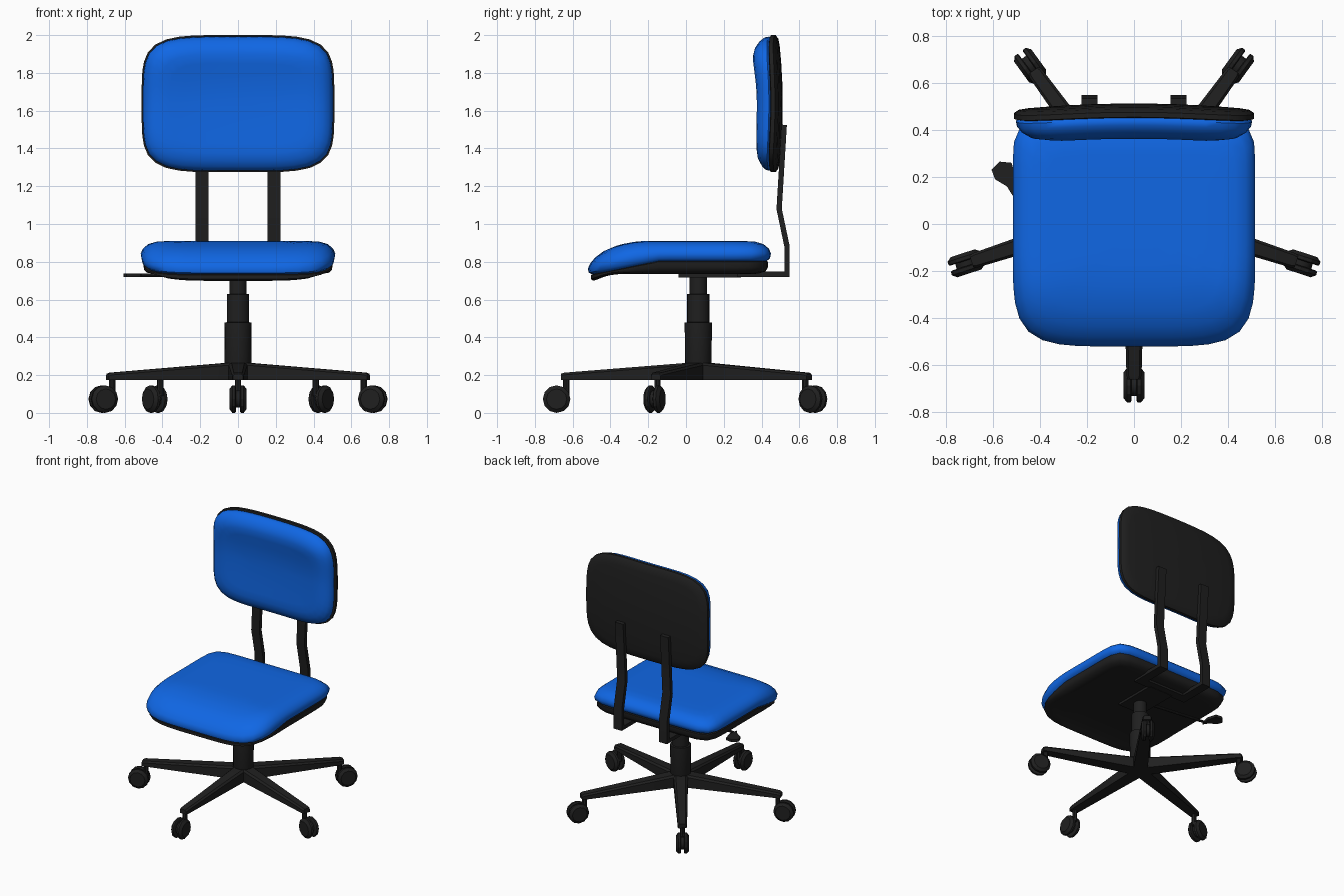
import bpy, bmesh
from math import sin, cos, pi, radians
from mathutils import Vector, Matrix

if "Cube" in bpy.data.objects:
    bpy.data.objects.remove(bpy.data.objects["Cube"])


def material(name, rgb):
    m = bpy.data.materials.new(name)
    m.diffuse_color = (*rgb, 1)
    m.use_nodes = True
    m.node_tree.nodes["Principled BSDF"].inputs["Base Color"].default_value = m.diffuse_color
    return m


BLUE = material("blue fabric", (0.005, 0.135, 0.78))
BLACK = material("black plastic", (0.014, 0.014, 0.014))


def loft(name, rings, mat=BLACK, matrix=Matrix(), angle=35):
    """Skin a list of equal-length point rings and cap both ends."""
    bm = bmesh.new()
    vr = [[bm.verts.new(matrix @ Vector(p)) for p in r] for r in rings]
    n = len(vr[0])
    for a, b in zip(vr, vr[1:]):
        for i in range(n):
            j = (i + 1) % n
            bm.faces.new((a[i], a[j], b[j], b[i]))
    bm.faces.new(vr[0][::-1])
    bm.faces.new(vr[-1])
    bmesh.ops.recalc_face_normals(bm, faces=bm.faces)
    me = bpy.data.meshes.new(name)
    bm.to_mesh(me)
    bm.free()
    me.materials.append(mat)
    ob = bpy.data.objects.new(name, me)
    bpy.context.collection.objects.link(ob)
    bpy.ops.object.select_all(action='DESELECT')
    ob.select_set(True)
    bpy.context.view_layer.objects.active = ob
    bpy.ops.object.shade_smooth_by_angle(angle=radians(angle))
    return ob


def box(name, x0, x1, y0, y1, z0, z1):
    return loft(name, [[(x0, y0, z), (x1, y0, z), (x1, y1, z), (x0, y1, z)] for z in (z0, z1)])


def lathe(name, profile, sides=16, matrix=Matrix(), angle=35):
    """Turn (radius, height) pairs about the local z axis."""
    rings = [[(r * cos(2 * pi * i / sides), r * sin(2 * pi * i / sides), h)
              for i in range(sides)] for r, h in profile]
    return loft(name, rings, BLACK, matrix, angle)


def pad(name, a, b, n_neg, n_pos, levels, place, mat):
    """Rounded-rectangle rings, inset by d and placed at level f."""
    rings = []
    for d, f in levels:
        ring = []
        for i in range(56):
            t = 2 * pi * i / 56
            c, s = cos(t), sin(t)
            n = n_pos if s > 0 else n_neg
            r = (abs(c) ** n + abs(s) ** n) ** (-1 / n)
            ring.append(place((a - d) * r * c, (b - d) * r * s, f))
        rings.append(ring)
    return loft(name, rings, mat, angle=50)


# Seat: cushion on a shell, both drooping at the front edge
def seam(y):
    return 0.80 - 0.195 * max(0, -0.14 - y)


def cushion_place(u, v, f):
    y = v - 0.035
    top = 0.91 - 0.9 * max(0, -0.2 - y) ** 2
    return (u, y, seam(y) + f * (top - seam(y)))


def shell_place(u, v, f):
    y = v - 0.035
    low = 0.735 - 0.55 * max(0, -0.41 - y)
    return (u, y, seam(y) + f * (low - seam(y)))


pad("seat_cushion", 0.515, 0.485, 5, 10,
    [(0.03, 0), (0.006, 0.15), (0, 0.4), (0.012, 0.64), (0.04, 0.85), (0.085, 0.97),
     (0.15, 1), (0.25, 1), (0.35, 1), (0.43, 1)], cushion_place, BLUE)
pad("seat_shell", 0.515, 0.485, 5, 10,
    [(0.03, -0.15), (0.016, 0), (0.016, 0.45), (0.03, 0.8), (0.07, 0.97), (0.12, 1),
     (0.25, 1), (0.4, 1)], shell_place, BLACK)


# Backrest: curved rear plate with a cushion in front
def rear(u, v):
    return 0.512 - 0.1 * u * u - 0.022 * (v / 0.36) ** 2


def plate_place(u, v, f):
    return (u, rear(u, v) + f, v + 1.637)


def back_place(u, v, f):
    base = rear(u, v) - 0.04
    k = min(1, v / 0.25) ** 2 * 0.03 if v > 0 else min(1, -v / 0.28) ** 2 * 0.01
    front = 0.39 - 0.1 * u * u - k
    return (u, base + f * (front - base), v + 1.637)


pad("backrest_plate", 0.51, 0.363, 4.6, 4.6,
    [(0.2, -0.042), (0.02, -0.042), (0, -0.036), (0, -0.015), (0.02, -0.003), (0.06, 0),
     (0.15, 0), (0.25, 0), (0.33, 0)], plate_place, BLACK)
pad("backrest_cushion", 0.51, 0.363, 4.6, 4.6,
    [(0.02, -0.05), (0.008, 0.1), (0.012, 0.35), (0.03, 0.62), (0.06, 0.86), (0.1, 0.98),
     (0.15, 1), (0.21, 1), (0.27, 1), (0.33, 1)], back_place, BLUE)

# Bent flat bars that carry the backrest
path = [Vector(p) for p in ((0.28, 0.734), (0.535, 0.734), (0.535, 0.88), (0.493, 1.08), (0.52, 1.525))]
for side, x in (("left", -0.19), ("right", 0.19)):
    rings = []
    for i, p in enumerate(path):
        d0 = (p - path[i - 1]).normalized() if i else (path[1] - p).normalized()
        d1 = (path[i + 1] - p).normalized() if i < len(path) - 1 else d0
        m = (d0 + d1).normalized()
        off = Vector((-m.y, m.x)) * 0.014 / m.dot(d0)
        a, b = p + off, p - off
        rings.append([(x - 0.034, *a), (x + 0.034, *a), (x + 0.034, *b), (x - 0.034, *b)])
    loft("back_support_" + side, rings, angle=20)

# Mechanism under the seat
box("support_crossbar", -0.224, 0.224, 0.27, 0.34, 0.72, 0.746)
box("mechanism_plate", -0.1, 0.1, -0.04, 0.29, 0.718, 0.746)

# Height lever: rod and paddle
lever = Vector((-0.47, 0.06, 0)).normalized()
rod_matrix = Matrix.Translation((-0.05, 0.085, 0.728)) @ lever.to_track_quat('Z', 'Y').to_matrix().to_4x4()
lathe("lever_rod", [(0.009, 0), (0.009, 0.48)], 8, rod_matrix)
paddle = [(-0.515, 0.12), (-0.5, 0.19), (-0.52, 0.26), (-0.57, 0.265),
          (-0.605, 0.23), (-0.59, 0.19), (-0.54, 0.16)]
loft("lever_paddle", [[(x, y, z) for x, y in paddle] for z in (0.72, 0.739)])

# Gas column
CY = 0.065
lathe("column", [(0.06, 0.175), (0.07, 0.2), (0.072, 0.478), (0.059, 0.48), (0.059, 0.628),
                 (0.046, 0.63), (0.046, 0.735)], 20, Matrix.Translation((0, CY, 0)))

# Five-star base with twin-wheel casters; each leg is built along local +x
for k in range(5):
    M = Matrix.Translation((0, CY, 0)) @ Matrix.Rotation(radians(-90 + 72 * k), 4, 'Z')
    n = str(k + 1)
    rings = []
    for r, w, top in ((0.0, 0.052, 0.272), (0.07, 0.049, 0.264), (0.71, 0.032, 0.213), (0.726, 0.026, 0.207)):
        rings.append([(r, -w, 0.175), (r, w, 0.175), (r, w, top - 0.012), (r, w * 0.7, top),
                      (r, -w * 0.7, top), (r, -w, top - 0.012)])
    loft("base_leg_" + n, rings, matrix=M, angle=25)
    lathe("caster_stem_" + n, [(0.017, 0.09), (0.017, 0.18)], 8, M @ Matrix.Translation((0.70, 0, 0)))
    hub = M @ Matrix.Translation((0.75, 0, 0.073)) @ Matrix.Rotation(pi / 2, 4, 'X')
    lathe("caster_body_" + n, [(0.045, -0.014), (0.045, 0.014)], 12, hub)
    for side, s in (("a", 1), ("b", -1)):
        lathe("caster_wheel_" + n + side, [(0.066, 0.011 * s), (0.073, 0.015 * s), (0.073, 0.03 * s),
                                           (0.054, 0.045 * s)], 12, hub, 25)
